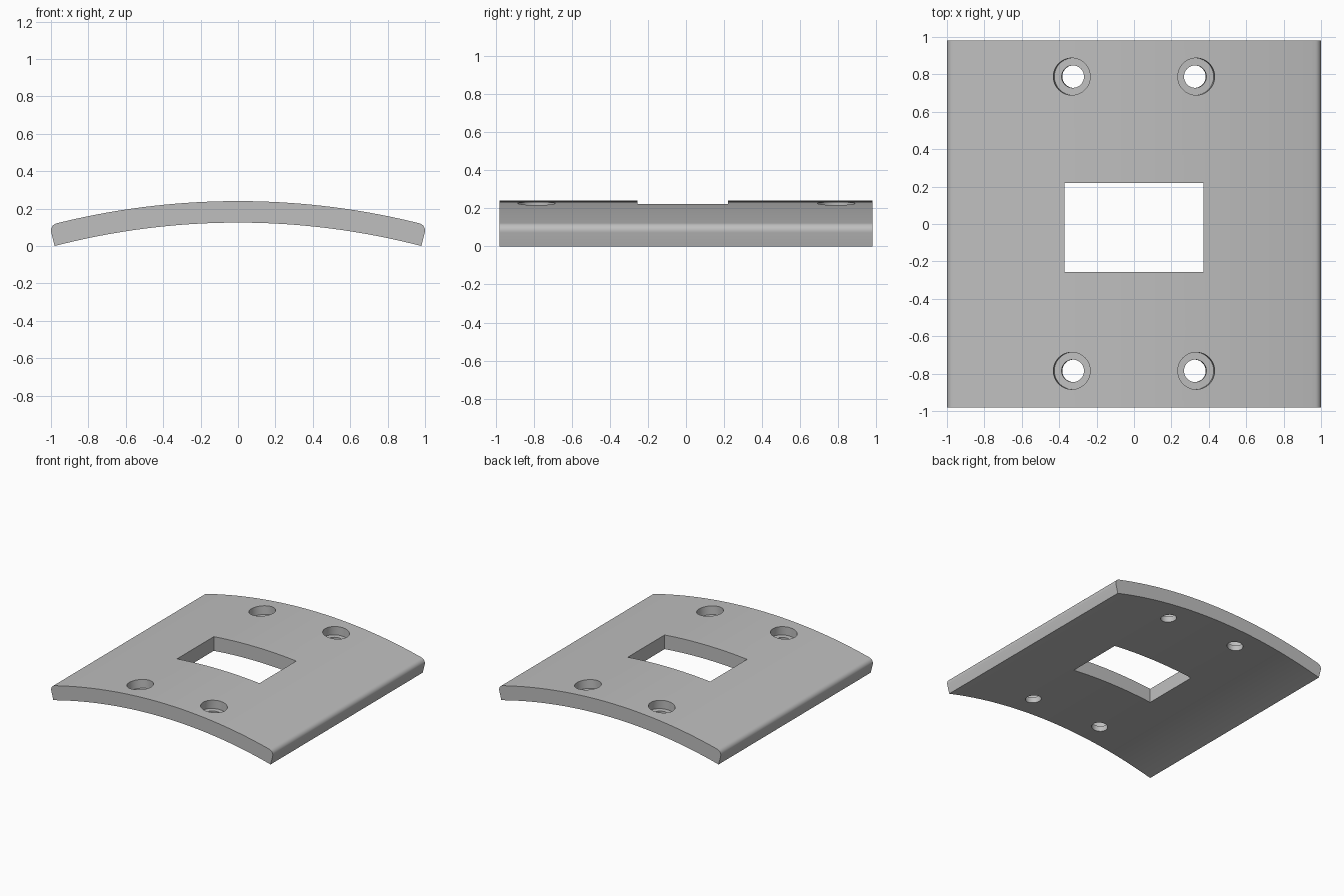
import bpy, bmesh, math
from mathutils import Matrix, Vector

cube = bpy.data.objects.get("Cube")
if cube:
    bpy.data.objects.remove(cube, do_unlink=True)

R_IN, R_OUT = 3.90, 4.015          # inner and outer radius of the curved plate
CENTRE_Z = 0.125 - R_IN            # height of the axis of curvature
HALF_ANGLE = math.asin(0.98 / R_IN)
HALF_LENGTH = 0.98
SEGMENTS = 32

grey = bpy.data.materials.new("plain grey")
grey.use_nodes = True
grey.diffuse_color = (0.52, 0.52, 0.52, 1)
grey.node_tree.nodes["Principled BSDF"].inputs["Base Color"].default_value = grey.diffuse_color


def make_object(name, bm):
    bmesh.ops.recalc_face_normals(bm, faces=bm.faces)
    mesh = bpy.data.meshes.new(name)
    bm.to_mesh(mesh)
    bm.free()
    mesh.materials.append(grey)
    obj = bpy.data.objects.new(name, mesh)
    bpy.context.collection.objects.link(obj)
    return obj


def arc(radius):
    angles = [HALF_ANGLE * (2 * i / SEGMENTS - 1) for i in range(SEGMENTS + 1)]
    return [(radius * math.sin(a), -HALF_LENGTH, CENTRE_Z + radius * math.cos(a)) for a in angles]


# Curved plate: arched profile extruded along y, long upper edges rounded
bm = bmesh.new()
profile = bm.faces.new([bm.verts.new(p) for p in arc(R_OUT) + arc(R_IN)[::-1]])
extruded = bmesh.ops.extrude_face_region(bm, geom=[profile])
moved = [v for v in extruded["geom"] if isinstance(v, bmesh.types.BMVert)]
bmesh.ops.translate(bm, verts=moved, vec=(0, 2 * HALF_LENGTH, 0))
bmesh.ops.recalc_face_normals(bm, faces=bm.faces)
corners = [e for e in bm.edges if all(abs(v.co.x) > 1.0 for v in e.verts)]
bmesh.ops.bevel(bm, geom=corners, offset=0.04, segments=8, profile=0.5, affect='EDGES')
plate = make_object("curved_plate", bm)


# Cutters
def window_cutter():
    bm = bmesh.new()
    bmesh.ops.create_cube(bm, size=1, matrix=Matrix.Translation((0, -0.018, 0.1))
                          @ Matrix.Diagonal((0.744, 0.475, 1, 1)))
    return make_object("window_cutter", bm)


def hole_cutter(name, side, y, radius, low, high):
    """Cylinder along the plate's radial direction, between two radii."""
    tilt = side * math.asin(0.333 / R_OUT)
    place = (Matrix.Translation((0, y, CENTRE_Z)) @ Matrix.Rotation(tilt, 4, 'Y')
             @ Matrix.Translation((0, 0, (low + high) / 2)))
    bm = bmesh.new()
    bmesh.ops.create_cone(bm, cap_ends=True, segments=48, radius1=radius, radius2=radius,
                          depth=high - low, matrix=place)
    return make_object(name, bm)


cutters = [window_cutter()]
for side in (-1, 1):
    for y in (-0.785, 0.788):
        cutters.append(hole_cutter("counterbore_cutter", side, y, 0.099, R_OUT - 0.07, R_OUT + 0.1))
        cutters.append(hole_cutter("screw_hole_cutter", side, y, 0.06, R_IN - 0.1, R_OUT + 0.05))

# Cut the window and the four counterbored screw holes
bpy.ops.object.select_all(action='DESELECT')
bpy.context.view_layer.objects.active = plate
plate.select_set(True)
for cutter in cutters:
    cutter.hide_render = True
    mod = plate.modifiers.new("cut", 'BOOLEAN')
    mod.operation = 'DIFFERENCE'
    mod.solver = 'EXACT'
    mod.object = cutter
    bpy.ops.object.modifier_apply(modifier=mod.name)
    bpy.data.objects.remove(cutter, do_unlink=True)

bpy.ops.object.shade_smooth_by_angle(angle=math.radians(30))
